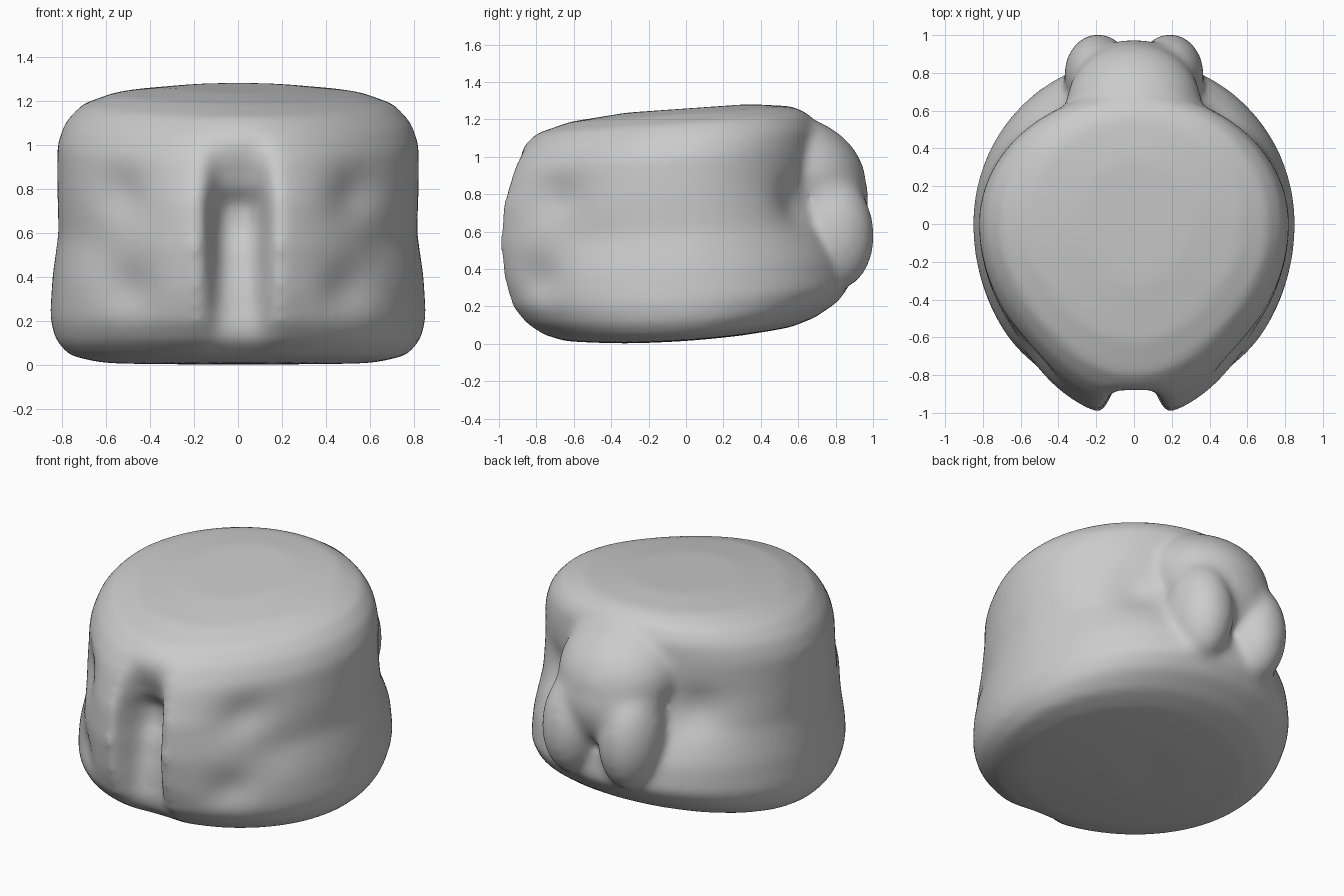
import bpy, bmesh
from math import sin, cos, pi, exp
from mathutils import Matrix, Vector

if "Cube" in bpy.data.objects:
    bpy.data.objects.remove(bpy.data.objects["Cube"])

# body profile: height, half width, front reach, back reach
LEVELS = [
    (0.015, 0.30, 0.32, 0.28), (0.02, 0.64, 0.64, 0.56), (0.05, 0.77, 0.78, 0.69),
    (0.12, 0.83, 0.88, 0.81), (0.22, 0.853, 0.95, 0.88), (0.40, 0.842, 1.00, 0.86),
    (0.60, 0.815, 1.035, 0.76), (0.80, 0.82, 1.025, 0.70), (1.00, 0.82, 0.955, 0.70),
    (1.10, 0.785, 0.89, 0.70), (1.18, 0.71, 0.80, 0.66), (1.23, 0.57, 0.62, 0.57),
    (1.258, 0.30, 0.32, 0.34)]
# depth of the front recess by height
RECESS = [(0.0, 0.0), (0.12, 0.05), (0.25, 0.12), (0.7, 0.28), (0.8, 0.27),
          (0.88, 0.17), (0.95, 0.12), (1.05, 0.04), (1.12, 0.0), (2.0, 0.0)]
# soft dents (x, side of y, z, size, depth), mirrored in x
DENTS = [(0.53, -1, 0.82, 0.11, 0.045), (0.50, -1, 0.40, 0.11, 0.04),
         (0.66, -1, 0.60, 0.12, 0.02), (0.48, 1, 0.70, 0.12, 0.05)]
SEG = 160
STEPS = 5


def table(points, z):
    for (z0, a), (z1, b) in zip(points, points[1:]):
        if z0 <= z <= z1:
            return a + (b - a) * (z - z0) / (z1 - z0)
    return 0.0


def body_point(level, i):
    z, w, front, back = level
    a = 2 * pi * i / SEG
    x, y = w * cos(a), sin(a)
    side = 1 if y > 0 else -1
    y *= back if y > 0 else front
    # front corners pull in towards the top
    if side < 0:
        k = 1 - 0.05 * min(1, max(0, (z - 0.3) / 0.5)) * sin(2 * a) ** 2
        x, y = x * k, y * k
    # tilted drum with a slightly rockered underside
    p = Vector((x, y, z + 0.07 * y + 0.1 * y * y * max(0, 1 - z / 0.4)))
    if w > 0.7:
        for dx, s, dz, size, depth in DENTS:
            if s == side:
                g = exp(-((abs(x) - dx) ** 2 + (z - dz) ** 2) / size ** 2)
                p -= Vector((x, y, 0)).normalized() * depth * g
    if side < 0 and w > 0.7:
        p.y += table(RECESS, z) * exp(-(abs(x) / 0.13) ** 4)
    return p


# main drum, lofted from rings
bm = bmesh.new()
rings = []
for lo, hi in zip(LEVELS, LEVELS[1:]):
    for k in range(STEPS):
        t = k / STEPS
        rings.append([a + (b - a) * t for a, b in zip(lo, hi)])
rings.append(LEVELS[-1])
loops = [[bm.verts.new(body_point(r, i)) for i in range(SEG)] for r in rings]
for a, b in zip(loops, loops[1:]):
    for i in range(SEG):
        j = (i + 1) % SEG
        bm.faces.new((a[i], a[j], b[j], b[i]))
bm.faces.new(loops[0][::-1])
bm.faces.new(loops[-1])


def blob(centre, radii, tilt=0.0):
    m = (Matrix.Translation(centre) @ Matrix.Rotation(tilt, 4, 'X')
         @ Matrix.Diagonal((*radii, 1)))
    bmesh.ops.create_uvsphere(bm, u_segments=32, v_segments=20, radius=1, matrix=m)


# back bulge: sloping shoulder, filled middle and two hanging lobes
blob((0, 0.62, 0.92), (0.36, 0.36, 0.28), -0.5)
blob((0, 0.73, 0.78), (0.34, 0.245, 0.28), 0.1)
for s in (-1, 1):
    blob((s * 0.19, 0.79, 0.60), (0.18, 0.215, 0.31), 0.1)

mesh = bpy.data.meshes.new("lumpy_drum")
bm.to_mesh(mesh)
bm.free()
body = bpy.data.objects.new("lumpy_drum", mesh)
bpy.context.collection.objects.link(body)

# fuse into one soft skin
remesh = body.modifiers.new("fuse", 'REMESH')
remesh.mode = 'VOXEL'
remesh.voxel_size = 0.022
remesh.use_smooth_shade = True
soft = body.modifiers.new("soften", 'SMOOTH')
soft.factor = 0.5
soft.iterations = 16
